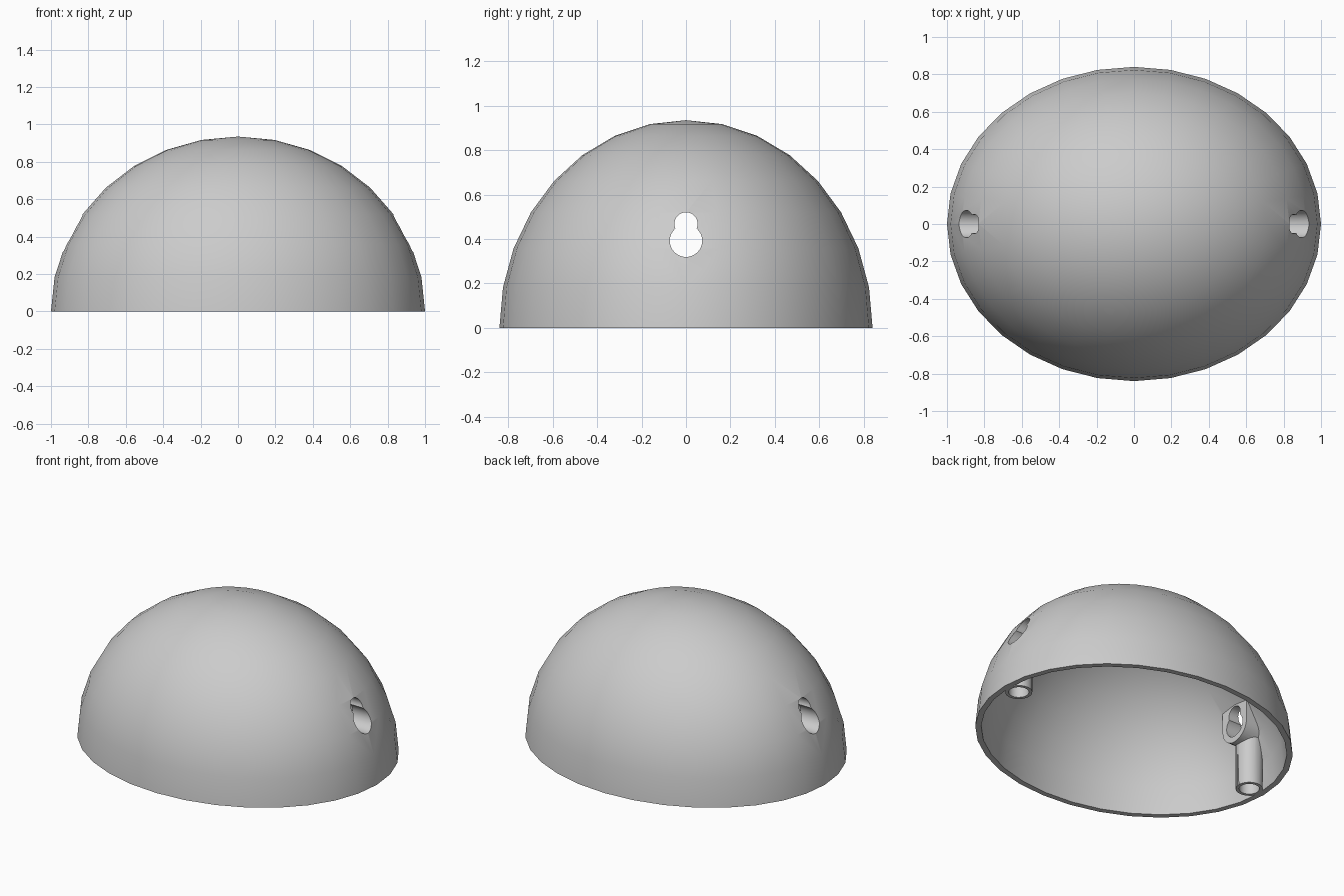
import bpy
import bmesh
import math
from mathutils import Matrix, Vector

if "Cube" in bpy.data.objects:
    bpy.data.objects.remove(bpy.data.objects["Cube"], do_unlink=True)

grey = bpy.data.materials.new("light_grey")
grey.use_nodes = True
grey.diffuse_color = (0.6, 0.6, 0.6, 1)
grey.node_tree.nodes["Principled BSDF"].inputs["Base Color"].default_value = (0.6, 0.6, 0.6, 1)


def finish(bm, name):
    bmesh.ops.recalc_face_normals(bm, faces=bm.faces)
    mesh = bpy.data.meshes.new(name)
    bm.to_mesh(mesh)
    bm.free()
    mesh.materials.append(grey)
    obj = bpy.data.objects.new(name, mesh)
    bpy.context.collection.objects.link(obj)
    return obj


def half_ellipsoid(name, rx, ry, rz, skirt=0):
    """Solid upper half of an ellipsoid, optionally extended straight down."""
    bm = bmesh.new()
    bmesh.ops.create_uvsphere(bm, u_segments=32, v_segments=16, radius=1)
    low = [v for v in bm.verts if v.co.z < -0.01]
    bmesh.ops.delete(bm, geom=low, context='VERTS')
    bmesh.ops.scale(bm, vec=(rx, ry, rz), verts=bm.verts)
    rim = [e for e in bm.edges if e.is_boundary]
    if skirt:
        new = bmesh.ops.extrude_edge_only(bm, edges=rim)["geom"]
        moved = [g for g in new if isinstance(g, bmesh.types.BMVert)]
        bmesh.ops.translate(bm, vec=(0, 0, -skirt), verts=moved)
        rim = [e for e in bm.edges if e.is_boundary]
    bmesh.ops.holes_fill(bm, edges=rim, sides=0)
    return finish(bm, name)


def cylinder(name, radius, length, centre, axis='Z'):
    bm = bmesh.new()
    turn = Matrix.Rotation(math.pi / 2, 4, 'Y') if axis == 'X' else Matrix()
    bmesh.ops.create_cone(bm, cap_ends=True, segments=32, radius1=radius,
                          radius2=radius, depth=length,
                          matrix=Matrix.Translation(centre) @ turn)
    return finish(bm, name)


def keyhole_block(name, side):
    """Round-bottomed pad that backs the keyhole."""
    bm = bmesh.new()
    inner_x, outer_x, half, mid, top = 0.775, 1.1, 0.11, 0.39, 0.62
    outline = [(half, top), (-half, top)]
    for i in range(17):
        a = math.pi * (1 + i / 16)
        outline.append((half * math.cos(a), mid + half * math.sin(a)))
    face = bm.faces.new([bm.verts.new((side * inner_x, y, z)) for y, z in outline])
    new = bmesh.ops.extrude_face_region(bm, geom=[face])["geom"]
    moved = [g for g in new if isinstance(g, bmesh.types.BMVert)]
    bmesh.ops.translate(bm, vec=(side * (outer_x - inner_x), 0, 0), verts=moved)
    return finish(bm, name)


def subtract(target, cutter):
    mod = target.modifiers.new("cut", 'BOOLEAN')
    mod.operation = 'DIFFERENCE'
    mod.solver = 'EXACT'
    mod.object = cutter
    bpy.context.view_layer.update()
    graph = bpy.context.evaluated_depsgraph_get()
    result = bpy.data.meshes.new_from_object(target.evaluated_get(graph))
    target.modifiers.clear()
    target.data = result
    bpy.data.objects.remove(cutter, do_unlink=True)


# Outer dome and the cavity that hollows it
dome = half_ellipsoid("dome_shell", 1.0, 0.84, 0.935)
cavity = half_ellipsoid("cavity", 0.965, 0.805, 0.9, skirt=0.1)

# Keyhole pads and screw posts are left standing by the cavity
POST_X = 0.888
for side in (-1, 1):
    subtract(cavity, keyhole_block("keyhole_pad", side))
    subtract(cavity, cylinder("screw_post", 0.08, 0.55, Vector((side * POST_X, 0, 0.06))))
subtract(dome, cavity)

# Blind screw holes in the posts
for side in (-1, 1):
    subtract(dome, cylinder("screw_hole", 0.06, 0.4, Vector((side * POST_X, 0, 0.02))))

# Keyholes through both ends: wide below, narrow above
for radius, height in ((0.073, 0.392), (0.052, 0.468)):
    subtract(dome, cylinder("keyhole", radius, 2.4, Vector((0, 0, height)), 'X'))

# Smooth shading with crisp edges
bpy.ops.object.select_all(action='DESELECT')
dome.select_set(True)
bpy.context.view_layer.objects.active = dome
if not dome.data.materials:
    dome.data.materials.append(grey)
bpy.ops.object.shade_smooth_by_angle(angle=math.radians(30))
